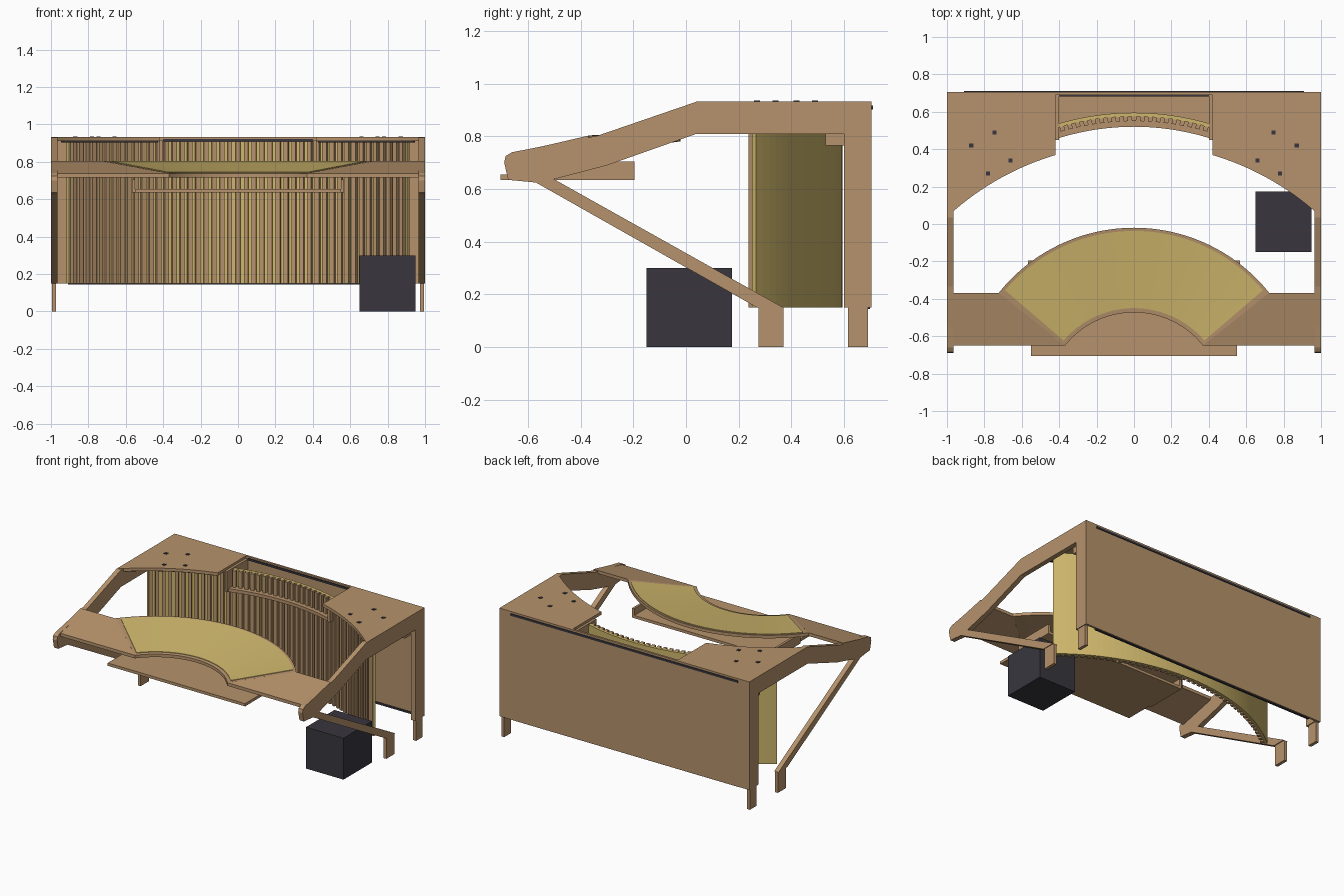
import bpy
from math import sin, cos, radians, sqrt, asin, degrees

cube = bpy.data.objects.get("Cube")
if cube:
    bpy.data.objects.remove(cube, do_unlink=True)


def material(name, rgb):
    m = bpy.data.materials.new(name)
    m.use_nodes = True
    m.diffuse_color = (*rgb, 1)
    bsdf = next(n for n in m.node_tree.nodes if n.type == 'BSDF_PRINCIPLED')
    bsdf.inputs["Base Color"].default_value = (*rgb, 1)
    return m


WOOD = material("tan wood", (0.47, 0.29, 0.15))
GOLD = material("golden wood", (0.62, 0.47, 0.15))
BLACK = material("charcoal", (0.04, 0.037, 0.048))


def mesh(name, verts, faces, mat):
    me = bpy.data.meshes.new(name)
    me.from_pydata(verts, [], faces)
    me.materials.append(mat)
    ob = bpy.data.objects.new(name, me)
    bpy.context.collection.objects.link(ob)
    return ob


def prism(name, lower, upper, mat):
    """Solid between two matching outlines."""
    n = len(lower)
    faces = [tuple(range(n))[::-1], tuple(range(n, 2 * n))]
    faces += [(i, (i + 1) % n, n + (i + 1) % n, n + i) for i in range(n)]
    ob = mesh(name, lower + upper, faces, mat)
    ob.data.validate()
    return ob


def box(name, x, y, z, mat):
    outline = [(x[0], y[0]), (x[1], y[0]), (x[1], y[1]), (x[0], y[1])]
    return prism(name, [(a, b, z[0]) for a, b in outline],
                 [(a, b, z[1]) for a, b in outline], mat)


def arc_slab(name, cy, r, angles, z_in, z_out, mat, steps=32):
    """Curved bar round (0, cy); z_in and z_out give (bottom, top) at each radius."""
    verts, faces = [], []
    for i in range(steps + 1):
        a = radians(angles[0] + (angles[1] - angles[0]) * i / steps)
        for rad, z in ((r[0], z_in[0]), (r[1], z_out[0]), (r[1], z_out[1]), (r[0], z_in[1])):
            verts.append((rad * sin(a), cy + rad * cos(a), z))
    for i in range(steps):
        for k in range(4):
            j = (k + 1) % 4
            faces.append((4 * i + k, 4 * i + j, 4 * i + 4 + j, 4 * i + 4 + k))
    e = 4 * steps
    faces += [(3, 2, 1, 0), (e, e + 1, e + 2, e + 3)]
    return mesh(name, verts, faces, mat)


# Side frames, braces, feet, top plates and front wings, on both sides
FRAME = [(-0.69, 0.70), (-0.685, 0.725), (-0.66, 0.74), (-0.335, 0.803), (0.035, 0.93),
         (0.69, 0.93), (0.69, 0.15), (0.60, 0.15), (0.60, 0.81), (0.04, 0.81),
         (-0.30, 0.69), (-0.51, 0.635), (-0.57, 0.625), (-0.675, 0.635)]
BRACE = [(-0.57, 0.625), (-0.50, 0.637), (0.37, 0.15), (0.27, 0.15)]
TOP_Y, TOP_R = -1.04, 1.47
top_xs = [0.42 + 0.58 * i / 16 for i in range(17)]
top_outline = [(0.42, 0.69)] + [(x, TOP_Y + sqrt(TOP_R ** 2 - x * x)) for x in top_xs] + [(1, 0.69)]
WING = [(1, -0.65, 0.735), (1, -0.37, 0.80), (0.72, -0.37, 0.80), (0.37, -0.65, 0.735)]
SCREWS = [(0.87, 0.42), (0.745, 0.49), (0.66, 0.34), (0.78, 0.27)]

for side, s in (("left", 1), ("right", -1)):
    def span(a, b):
        return sorted((s * a, s * b))

    for part, shape in (("frame", FRAME), ("brace", BRACE)):
        prism(f"{side}_{part}", [(s * 0.965, y, z) for y, z in shape],
              [(s, y, z) for y, z in shape], WOOD)
    box(f"{side}_front_foot", span(0.972, 0.995), (0.275, 0.37), (0, 0.15), WOOD)
    box(f"{side}_rear_foot", span(0.972, 0.995), (0.615, 0.69), (0, 0.15), WOOD)
    prism(f"{side}_top_plate", [(s * x, y, 0.91) for x, y in top_outline],
          [(s * x, y, 0.932) for x, y in top_outline], WOOD)
    prism(f"{side}_desk_wing", [(s * x, y, z - 0.02) for x, y, z in WING],
          [(s * x, y, z + 0.003) for x, y, z in WING], WOOD)
    box(f"{side}_rear_beam", span(0.57, 0.965), (0.53, 0.60), (0.765, 0.91), WOOD)
    box(f"{side}_shelf_cheek", span(0.402, 0.42), (0.45, 0.69), (0.765, 0.915), WOOD)
    box(f"{side}_tray_bracket", span(0.55, 0.567), (-0.50, -0.195), (0.635, 0.705), WOOD)
    arc_slab(f"{side}_top_light_strip", TOP_Y, (1.485, 1.50),
             [s * degrees(asin(x / 1.49)) for x in (0.43, 0.94)],
             (0.902, 0.91), (0.902, 0.91), BLACK, 16)
    for i, (x, y) in enumerate(SCREWS):
        box(f"{side}_top_socket_{i + 1}", span(x - 0.011, x + 0.011),
            (y - 0.011, y + 0.011), (0.93, 0.936), BLACK)

# Back panel with its light strips
box("back_panel", (-1, 1), (0.69, 0.705), (0.15, 0.932), WOOD)
box("back_light_strip", (-0.91, 0.91), (0.704, 0.71), (0.903, 0.918), BLACK)
box("inner_light_strip", (-0.40, 0.40), (0.682, 0.69), (0.908, 0.922), BLACK)
box("lower_light_strip", (-0.91, 0.91), (0.682, 0.698), (0.145, 0.158), BLACK)

# Curved slatted wall
WALL_Y, HALF = -0.845, 39.5
arc_slab("curved_wall", WALL_Y, (1.42, 1.44), (-HALF, HALF), (0.15, 0.908), (0.15, 0.908), GOLD, 48)
SLATS = 45
pitch = 2 * HALF / SLATS
for i in range(SLATS):
    a = -HALF + pitch * i + pitch * 0.22
    arc_slab(f"wall_slat_{i + 1}", WALL_Y, (1.395, 1.42), (a, a + pitch * 0.56),
             (0.15, 0.908), (0.15, 0.908), WOOD, 1)

# Recessed centre shelf
shelf = [(x / 20, WALL_Y + sqrt(1.365 ** 2 - (x / 20) ** 2)) for x in range(-8, 9)]
shelf += [(0.4, 0.69), (-0.4, 0.69)]
prism("centre_shelf", [(x, y, 0.765) for x, y in shelf], [(x, y, 0.788) for x, y in shelf], WOOD)

# Conical worktop: wood base with a golden inlay
DESK_Y, DESK_A = -0.945, 51.4


def slope(r):
    return 0.738 + 0.065 * (r - 0.472) / 0.45


def worktop(name, r, a, low, high, mat):
    zi, zo = slope(r[0]), slope(r[1])
    arc_slab(name, DESK_Y, r, (-a, a), (zi + low, zi + high), (zo + low, zo + high), mat, 40)


worktop("worktop_base", (0.472, 0.925), DESK_A, -0.022, 0, WOOD)
worktop("worktop_inlay", (0.495, 0.908), 49.4, -0.002, 0.004, GOLD)

# Sliding tray and floor unit
box("keyboard_tray", (-0.55, 0.55), (-0.705, -0.195), (0.635, 0.655), WOOD)
box("floor_unit", (0.65, 0.95), (-0.15, 0.175), (0, 0.30), BLACK)

# Consistent outward normals
import bmesh
for ob in bpy.context.collection.objects:
    if ob.type == 'MESH':
        bm = bmesh.new()
        bm.from_mesh(ob.data)
        bmesh.ops.recalc_face_normals(bm, faces=bm.faces)
        bm.to_mesh(ob.data)
        bm.free()
